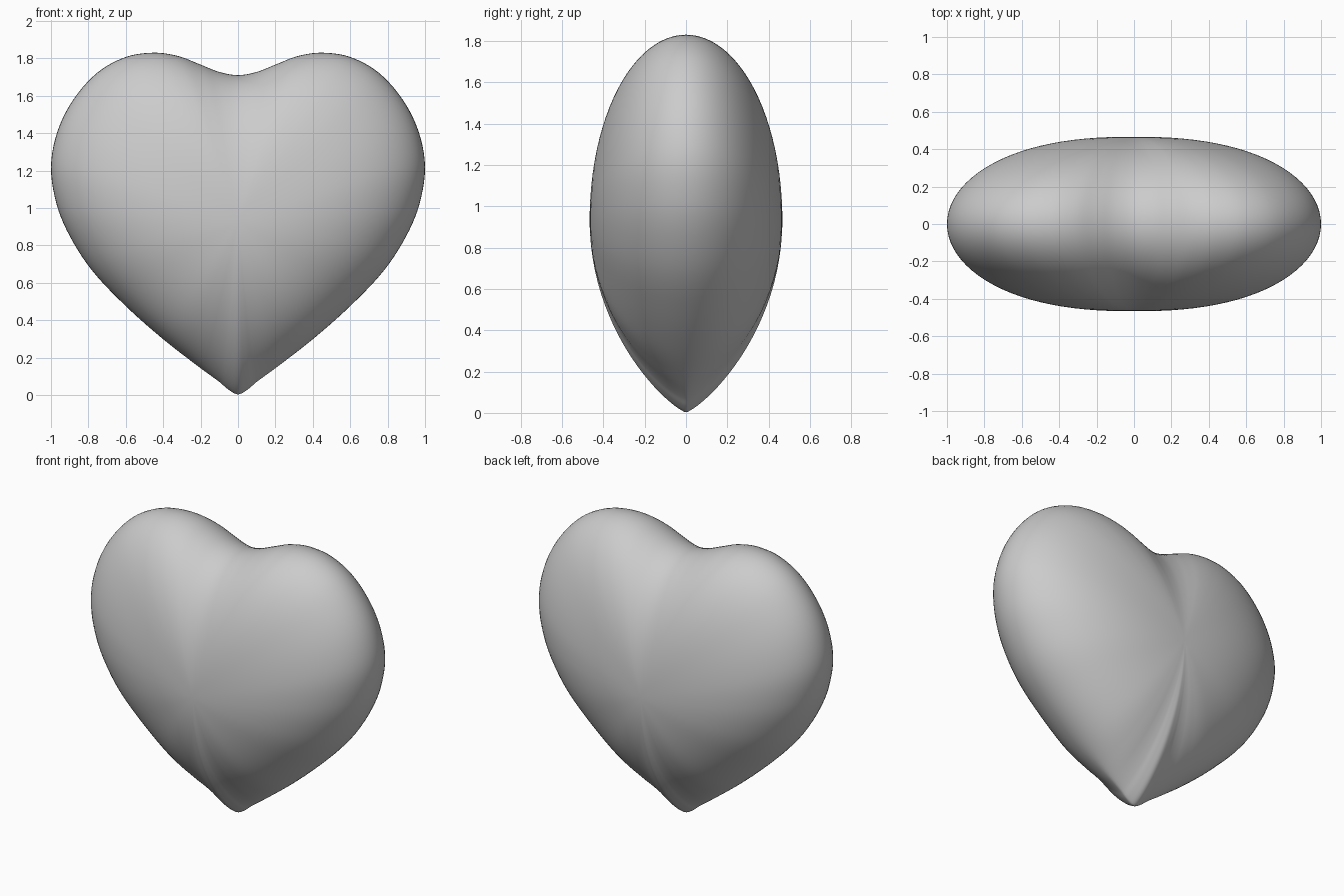
import bpy, bmesh, math
from mathutils import Vector

if "Cube" in bpy.data.objects:
    bpy.data.objects.remove(bpy.data.objects["Cube"])

# Right half of the heart outline (x, z), from cleft to tip
HALF = [(0, 1.71), (0.1, 1.727), (0.2, 1.766), (0.32, 1.812), (0.45, 1.83),
        (0.6, 1.807), (0.75, 1.725), (0.88, 1.58), (0.965, 1.41), (1.0, 1.22),
        (0.97, 1.02), (0.9, 0.85), (0.78, 0.665), (0.6, 0.475), (0.4, 0.298),
        (0.2, 0.143), (0.1, 0.07), (0.05, 0.028), (0, 0.003)]
CENTRE_Z, DEPTH = 0.93, 0.467
STEPS, RINGS = 5, 24


def smooth_loop(points):
    """Closed Catmull-Rom curve through the points."""
    n, out = len(points), []
    for i in range(n):
        a, b, c, d = (points[(i + k) % n] for k in (-1, 0, 1, 2))
        m0 = (c - a) * ((c - b).length / ((b - a).length + (c - b).length))
        m1 = (d - b) * ((c - b).length / ((c - b).length + (d - c).length))
        for s in range(STEPS):
            t = s / STEPS
            out.append((2*t**3 - 3*t*t + 1) * b + (t**3 - 2*t*t + t) * m0
                       + (3*t*t - 2*t**3) * c + (t**3 - t*t) * m1)
    return out


right = [Vector(p) for p in HALF]
left = [Vector((-p.x, p.y)) for p in right[-2:0:-1]]
outline = smooth_loop(right + left)


def thickness(p, t):
    """Half thickness at fraction t of the way from the centre to the rim."""
    d = (p - Vector((0, CENTRE_Z))).normalized()
    tip = max(0.0, -d.y) ** 20
    power = 2 + 0.4 * abs(d.x) ** 4
    return DEPTH * max(0.0, 1 - t ** power) ** (0.5 + 0.3 * tip)


# Heart body: rings shrinking from the rim to a pole on the front and the back
bm = bmesh.new()
rings = []
for r in range(1, 2 * RINGS):
    phi = -math.pi / 2 + math.pi * r / (2 * RINGS)
    t = 1.0 if r == RINGS else math.cos(phi)
    side = (r > RINGS) - (r < RINGS)
    rings.append([bm.verts.new((p.x * t, side * thickness(p, t),
                                CENTRE_Z + (p.y - CENTRE_Z) * t)) for p in outline])
n = len(outline)
for lo, hi in zip(rings, rings[1:]):
    for i in range(n):
        j = (i + 1) % n
        bm.faces.new((lo[i], lo[j], hi[j], hi[i]))
for ring, y in ((rings[0], -DEPTH), (rings[-1], DEPTH)):
    pole = bm.verts.new((0, y, CENTRE_Z))
    for i in range(n):
        bm.faces.new((ring[i], ring[(i + 1) % n], pole))

# Soften the ridges slightly away from the rim
rim = set(rings[RINGS - 1])
inner = [v for v in bm.verts if v not in rim]
for _ in range(4):
    bmesh.ops.smooth_vert(bm, verts=inner, factor=0.3,
                          use_axis_x=False, use_axis_y=True, use_axis_z=False)
bmesh.ops.recalc_face_normals(bm, faces=bm.faces)
for f in bm.faces:
    f.smooth = True

mesh = bpy.data.meshes.new("heart")
bm.to_mesh(mesh)
bm.free()
heart = bpy.data.objects.new("heart", mesh)
bpy.context.collection.objects.link(heart)
